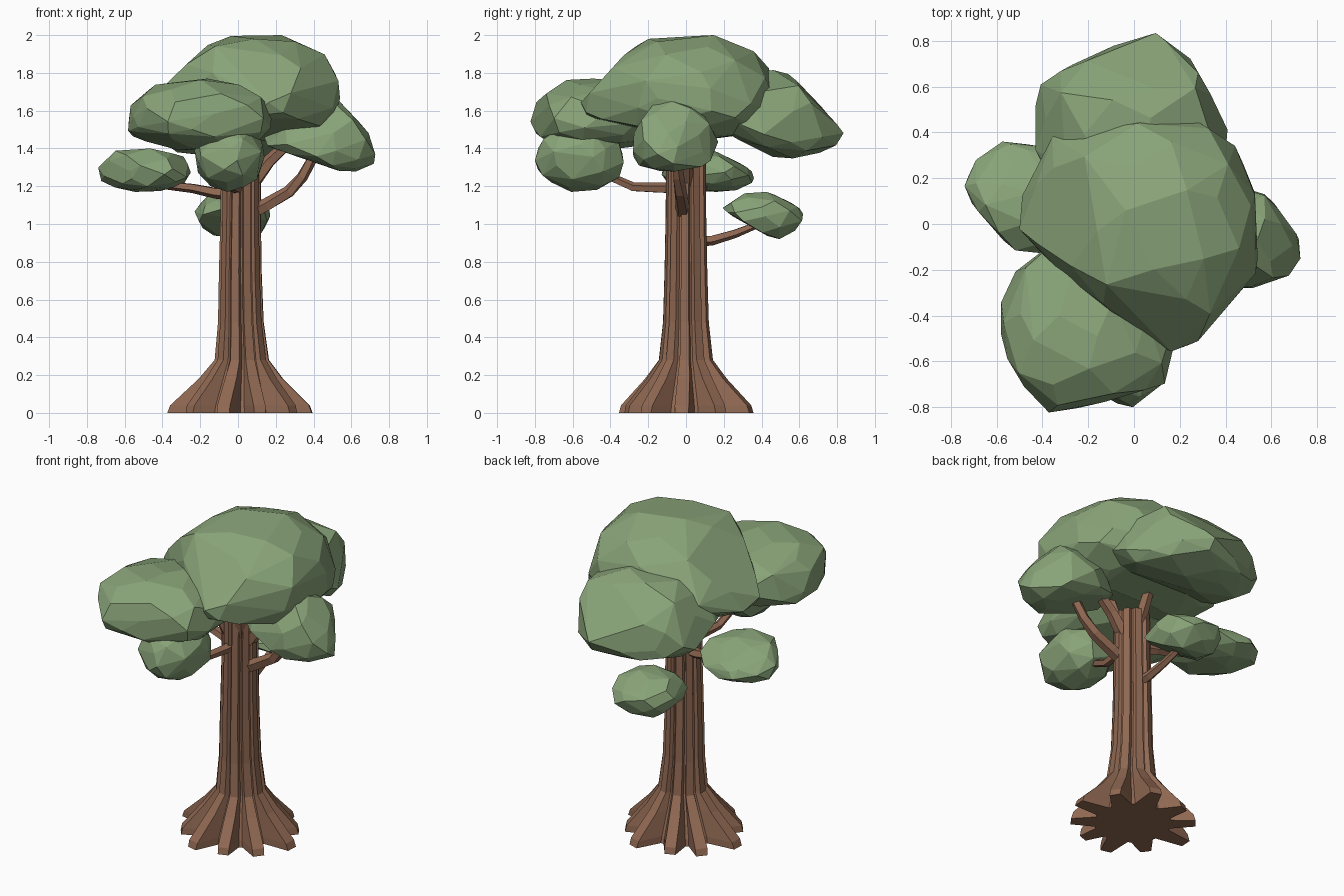
import bpy, bmesh, math, random
from mathutils import Vector

if "Cube" in bpy.data.objects:
    bpy.data.objects.remove(bpy.data.objects["Cube"])

random.seed(7)


def material(name, rgb):
    m = bpy.data.materials.new(name)
    m.diffuse_color = (*rgb, 1)
    m.use_nodes = True
    m.node_tree.nodes["Principled BSDF"].inputs["Base Color"].default_value = m.diffuse_color
    return m


BARK = material("bark", (0.28, 0.14, 0.085))
LEAF = material("leaf", (0.25, 0.37, 0.19))


def finish(name, bm, mat):
    bmesh.ops.recalc_face_normals(bm, faces=bm.faces)
    me = bpy.data.meshes.new(name)
    bm.to_mesh(me)
    bm.free()
    me.materials.append(mat)
    ob = bpy.data.objects.new(name, me)
    bpy.context.collection.objects.link(ob)
    return ob


def loft(name, rings, mat):
    bm = bmesh.new()
    vr = [[bm.verts.new(p) for p in r] for r in rings]
    n = len(vr[0])
    for a, b in zip(vr, vr[1:]):
        for i in range(n):
            j = (i + 1) % n
            bm.faces.new((a[i], a[j], b[j], b[i]))
    bm.faces.new(vr[0])
    bm.faces.new(vr[-1])
    return finish(name, bm, mat)


# Faceted clump: lopsided ellipsoid filling box lo..hi, widest at c,
# pressed flat against planes given as (point, outward normal)
def clump(name, lo, hi, c, n, power=2.2, flats=()):
    pts = []
    for i in range(n):
        z = 1 - 2 * (i + 0.5) / n
        a = i * 2.39996 + random.uniform(-0.2, 0.2)
        r = math.sqrt(1 - z * z)
        d = Vector((r * math.cos(a), r * math.sin(a), z))
        d /= sum(abs(k) ** power for k in d) ** (1 / power)
        pts.append(d * random.uniform(0.94, 1.04))
    for k in range(3):
        top, low = max(p[k] for p in pts), min(p[k] for p in pts)
        for p in pts:
            p[k] = c[k] + (p[k] / top * (hi[k] - c[k]) if p[k] > 0
                           else p[k] / low * (lo[k] - c[k]))
    for q, nrm in flats:
        nrm = Vector(nrm).normalized()
        for p in pts:
            over = (p - Vector(q)).dot(nrm)
            if over > 0:
                p -= nrm * over * 0.85
    bm = bmesh.new()
    for p in pts:
        bm.verts.new(p)
    bmesh.ops.convex_hull(bm, input=bm.verts)
    loose = [v for v in bm.verts if not v.link_faces]
    bmesh.ops.delete(bm, geom=loose, context='VERTS')
    bmesh.ops.dissolve_limit(bm, angle_limit=0.12, verts=bm.verts, edges=bm.edges)
    return finish(name, bm, LEAF)


# Five-sided tapering limb along a path
def limb(name, path, r0, r1, sides=5):
    path = [Vector(p) for p in path]
    rings = []
    for i, p in enumerate(path):
        t = (path[min(i + 1, len(path) - 1)] - path[max(i - 1, 0)]).normalized()
        u = t.cross(Vector((0.3, 0.2, 1))).normalized()
        w = t.cross(u)
        r = r0 + (r1 - r0) * i / (len(path) - 1)
        rings.append([p + r * (math.cos(k * math.tau / sides) * u +
                               math.sin(k * math.tau / sides) * w) for k in range(sides)])
    return loft(name, rings, BARK)


# Fluted trunk with flared roots: z, ridge radius, groove radius, centre x
LOBES = 10
profile = [(0.01, 0.385, 0.22, 0.01), (0.04, 0.37, 0.21, 0.01), (0.18, 0.225, 0.155, 0.015),
           (0.28, 0.145, 0.118, 0.02), (0.48, 0.122, 0.102, 0.015), (0.75, 0.114, 0.096, 0.012),
           (1.05, 0.108, 0.092, 0.014), (1.36, 0.106, 0.09, 0.016)]
reach = [random.uniform(0.86, 1.0) for _ in range(LOBES)]
reach[0], reach[5] = 1.0, 1.0
turn = [random.uniform(-0.07, 0.07) for _ in range(LOBES)]
rings = []
for z, ridge, groove, cx in profile:
    ring = []
    flare = max(0, 1 - z / 0.3)
    for i in range(LOBES):
        a0 = i * math.tau / LOBES + turn[i]
        rr = ridge * (1 + (reach[i] - 1) * flare)
        w = 0.18 - 0.09 * flare
        for off, r in ((-w, rr), (w, rr), (0.27, groove), (0.36, groove)):
            ring.append((cx + r * math.cos(a0 + off), r * math.sin(a0 + off), z))
    rings.append(ring)
loft("trunk", rings, BARK)

# Branches to the outer clumps
limb("right_branch", [(0.07, -0.02, 1.06), (0.15, -0.02, 1.1), (0.27, -0.03, 1.17),
                      (0.34, -0.04, 1.25), (0.40, -0.05, 1.36)], 0.04, 0.028)
limb("left_branch", [(-0.05, 0.03, 1.16), (-0.12, 0.05, 1.165), (-0.24, 0.07, 1.19),
                     (-0.42, 0.11, 1.21)], 0.035, 0.022)
limb("front_branch", [(0.0, -0.05, 1.19), (-0.01, -0.14, 1.19), (-0.03, -0.28, 1.195),
                      (-0.04, -0.45, 1.27)], 0.032, 0.022)
limb("back_branch", [(0.0, 0.06, 0.91), (0.0, 0.14, 0.915), (-0.01, 0.26, 0.95),
                     (-0.02, 0.36, 0.99)], 0.032, 0.02)

# Upper forks into the crown
for i, tip in enumerate([(0.28, 0.0, 1.44), (-0.13, -0.12, 1.52), (0.0, 0.14, 1.5),
                         (0.1, -0.12, 1.55)]):
    base = (tip[0] * 0.25 + 0.01, tip[1] * 0.25, 1.22)
    mid = (tip[0] * 0.55 + 0.01, tip[1] * 0.55, 1.33)
    limb(f"crown_fork_{i + 1}", [base, mid, tip], 0.042, 0.03)

# Foliage
clump("main_crown", (-0.54, -0.56, 1.44), (0.54, 0.50, 2.0), (0.10, -0.02, 1.61), 80, 2.2,
      [((-0.30, 0, 1.80), (-0.70, 0, 0.72)), ((0, -0.40, 1.81), (0, -0.73, 0.68)),
       ((-0.10, -0.36, 0), (-0.65, -0.76, 0)), ((0, -0.25, 1.51), (0, -0.22, -0.97))])
clump("back_crown", (-0.43, 0.02, 1.34), (0.43, 0.84, 1.82), (0.0, 0.48, 1.50), 60, 2.2,
      [((0, 0.68, 1.64), (0, 0.72, 0.69)), ((0, 0.37, 1.41), (0, -0.5, -0.87)),
       ((0.33, 0.55, 0), (0.88, 0.47, 0)), ((-0.17, 0.73, 0), (-0.43, 0.9, 0))])
clump("front_left_crown", (-0.60, -0.83, 1.39), (0.18, -0.06, 1.77), (-0.24, -0.48, 1.53), 60, 2.2,
      [((-0.50, -0.66, 0), (-0.85, -0.5, 0)), ((-0.10, -0.76, 0), (0.26, -0.97, 0)),
       ((-0.45, -0.5, 1.44), (-0.4, -0.2, -0.9))])
clump("right_clump", (0.14, -0.28, 1.26), (0.74, 0.17, 1.66), (0.50, -0.07, 1.39), 46, 2.1,
      [((0.63, 0, 1.54), (0.75, 0, 0.66)), ((0.37, 0, 1.345), (-0.34, 0, -0.94)),
       ((0.63, 0.05, 0), (0.79, 0.6, 0))])
clump("left_clump", (-0.74, -0.13, 1.17), (-0.25, 0.36, 1.40), (-0.5, 0.14, 1.27), 44, 2.2,
      [((-0.62, 0, 0), (-0.73, -0.68, 0)), ((0, 0.25, 1.33), (0, 0.48, 0.88))])
clump("front_clump", (-0.23, -0.80, 1.17), (0.14, -0.33, 1.53), (-0.04, -0.56, 1.36), 42)
clump("back_low_clump", (-0.23, 0.19, 0.92), (0.17, 0.62, 1.17), (-0.02, 0.42, 1.05), 40, 2.2,
      [((0, 0.35, 0.99), (0, -0.52, -0.85)), ((0, 0.53, 1.12), (0, 0.47, 0.88))])

# Stand the tree on the ground
for ob in bpy.context.collection.objects:
    if ob.name == "trunk":
        for v in ob.data.vertices:
            if v.co.z < 0.011:
                v.co.z = 0.0
